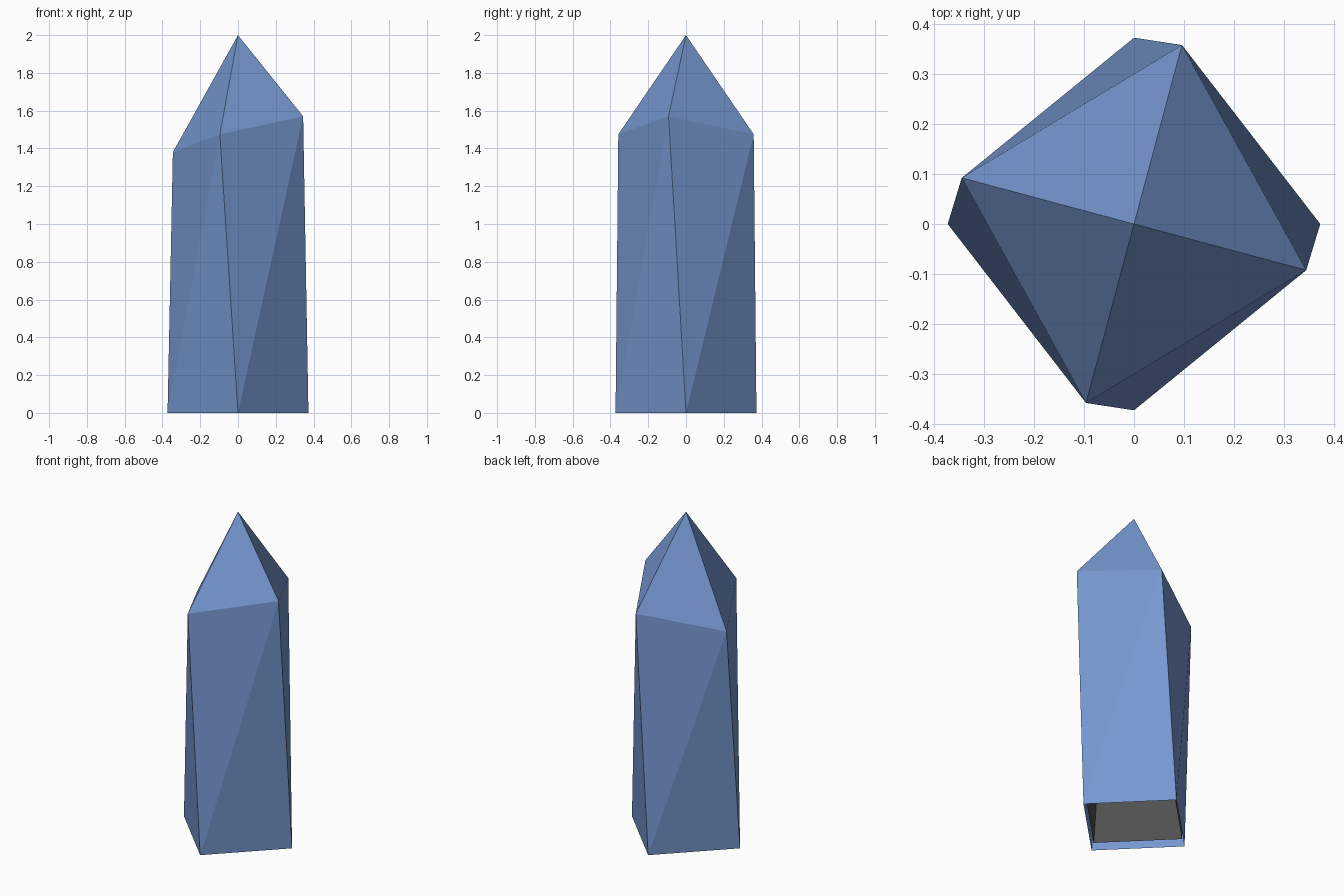
import bpy, bmesh, math
from mathutils import Vector, Matrix

if "Cube" in bpy.data.objects:
    bpy.data.objects.remove(bpy.data.objects["Cube"])

def material(name, color):
    m = bpy.data.materials.new(name)
    m.diffuse_color = color
    m.use_nodes = True
    m.node_tree.nodes["Principled BSDF"].inputs["Base Color"].default_value = m.diffuse_color
    return m

def crystal(name, mat, scale=1.0, pivot_z=0.0):
    """Four-sided twisted shaft, open below, with a slanted pointed tip."""
    bm = bmesh.new()
    base, top = [], []
    for i in range(4):
        a = i * math.pi / 2
        r = 0.357 if i % 2 == 0 else 0.371
        t = a - math.radians(15)
        base.append(bm.verts.new((0.373 * math.cos(a), 0.373 * math.sin(a), 0)))
        top.append(bm.verts.new((r * math.cos(t), r * math.sin(t),
                                 1.475 + 0.095 * math.cos(a))))
    apex = bm.verts.new((0, 0, 2))
    for i in range(4):
        j = (i + 1) % 4
        bm.faces.new((base[i], base[j], top[j]))
        bm.faces.new((base[i], top[j], top[i]))
        bm.faces.new((top[i], top[j], apex))
    # shrink around the pivot
    bmesh.ops.scale(bm, vec=Vector((scale,) * 3), verts=bm.verts,
                    space=Matrix.Translation((0, 0, -pivot_z)))
    me = bpy.data.meshes.new(name)
    bm.to_mesh(me)
    bm.free()
    me.materials.append(mat)
    ob = bpy.data.objects.new(name, me)
    bpy.context.collection.objects.link(ob)
    return ob

# outer crystal
crystal("crystal_shell", material("blue", (0.18, 0.31, 0.63, 1)))

# dark core nested inside, visible only from below
crystal("crystal_core", material("dark_grey", (0.08, 0.08, 0.08, 1)), 0.95, 0.82)
